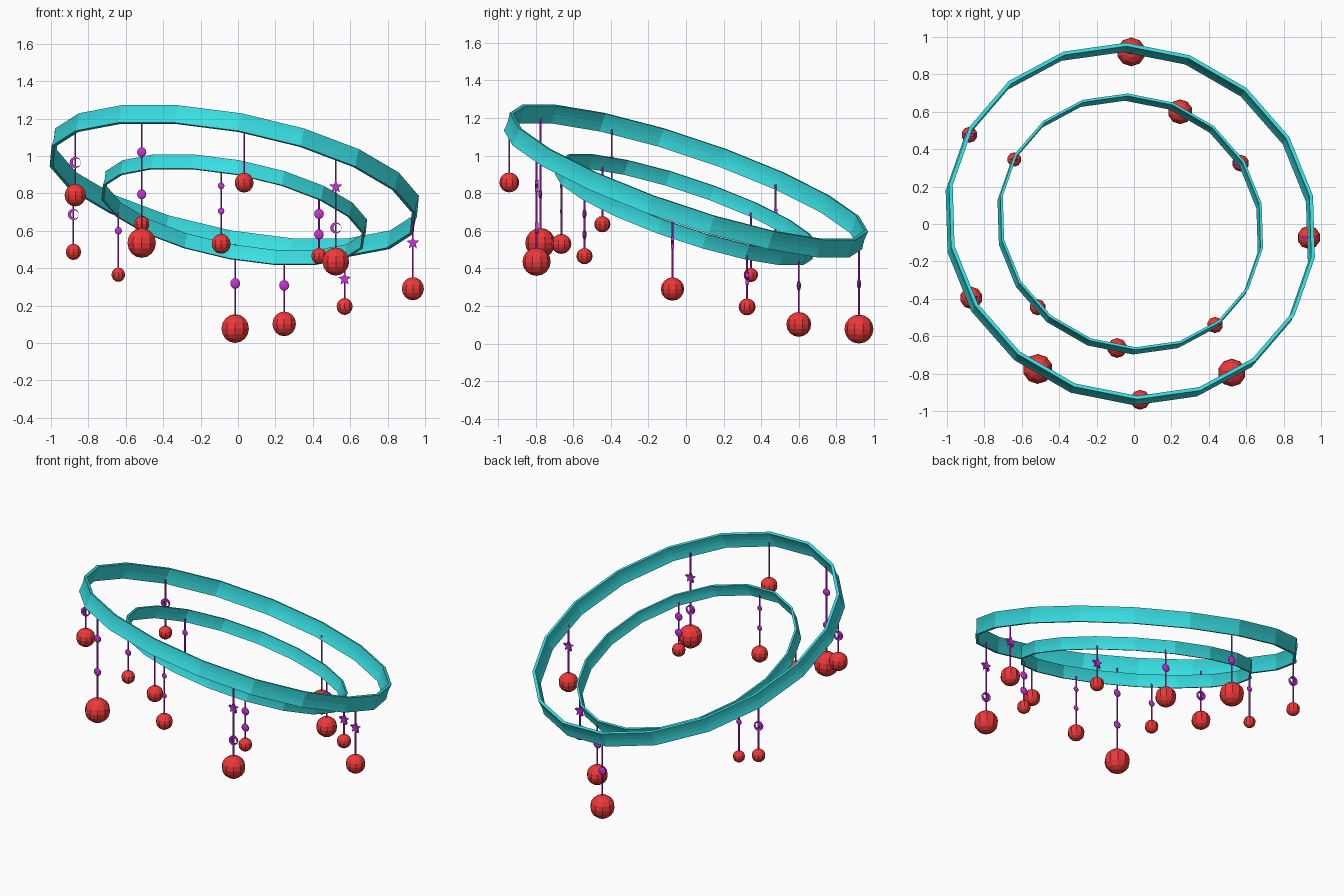
import bpy, bmesh
from math import sin, cos, pi, radians, tan
from mathutils import Matrix, Vector

if "Cube" in bpy.data.objects:
    bpy.data.objects.remove(bpy.data.objects["Cube"])

def mat(name, c):
    m = bpy.data.materials.new(name)
    m.diffuse_color = (*c, 1)
    m.use_nodes = True
    m.node_tree.nodes["Principled BSDF"].inputs["Base Color"].default_value = m.diffuse_color
    return m

TEAL = mat("teal", (0.04, 0.74, 0.77))
RED = mat("red", (0.85, 0.04, 0.04))
PURPLE = mat("purple", (0.58, 0.03, 0.70))
TILT, CX = radians(21.3), -0.02

def finish(bm, name, m):
    bmesh.ops.recalc_face_normals(bm, faces=bm.faces)
    me = bpy.data.meshes.new(name)
    bm.to_mesh(me)
    bm.free()
    me.materials.append(m)
    ob = bpy.data.objects.new(name, me)
    bpy.context.collection.objects.link(ob)
    return ob

# tilted 18-sided hoop with slightly hollowed band faces
def hoop(name, R, h, t, z):
    prof = [(t, -h), (t * .65, -h * .5), (t * .5, 0), (t * .65, h * .5), (t, h),
            (-t, h), (-t * .65, h * .5), (-t * .5, 0), (-t * .65, -h * .5), (-t, -h)]
    bm = bmesh.new()
    rings = []
    for k in range(18):
        a = radians(10 + 20 * k)
        rings.append([bm.verts.new(((R + r) * cos(a), (R + r) * sin(a), q)) for r, q in prof])
    n = len(prof)
    for k in range(18):
        p, q = rings[k], rings[(k + 1) % 18]
        for i in range(n):
            bm.faces.new((p[i], p[(i + 1) % n], q[(i + 1) % n], q[i]))
    axis = Vector((-sin(pi / 3), cos(pi / 3), 0))
    bm.transform(Matrix.Translation((CX, 0, z)) @ Matrix.Rotation(TILT, 4, axis))
    finish(bm, name, TEAL)

def plane_z(x, y, zc):
    return zc - tan(TILT) * ((x - CX) * .5 + y * .866)

# low-poly ball, optionally flattened front to back
def ball(name, loc, r, m, flat=1.0):
    bm = bmesh.new()
    bmesh.ops.create_uvsphere(bm, u_segments=10, v_segments=8, radius=r)
    bm.transform(Matrix.Translation(loc) @ Matrix.Diagonal((1, flat, 1, 1)))
    finish(bm, name, m)

# flat charm: outline in xz given a thickness, with an optional hole outline
def charm(name, loc, outer, inner=None, d=.009):
    bm = bmesh.new()
    n = len(outer)
    x, y, z = loc
    def loop(pts, s):
        return [bm.verts.new((x + a, y + s * d, z + b)) for a, b in pts]
    of, ob = loop(outer, -1), loop(outer, 1)
    if inner:
        nf, nb = loop(inner, -1), loop(inner, 1)
    else:
        bm.faces.new(of)
        bm.faces.new(ob[::-1])
    for i in range(n):
        j = (i + 1) % n
        bm.faces.new((of[i], of[j], ob[j], ob[i]))
        if inner:
            bm.faces.new((nf[i], nf[j], nb[j], nb[i]))
            bm.faces.new((of[i], of[j], nf[j], nf[i]))
            bm.faces.new((ob[i], ob[j], nb[j], nb[i]))
    finish(bm, name, PURPLE)

def circle(r, ox=0, n=14):
    return [(ox + r * cos(2 * pi * i / n), r * sin(2 * pi * i / n)) for i in range(n)]

STAR = [((.036 if i % 2 == 0 else .016) * cos(pi / 2 + i * pi / 5),
         (.036 if i % 2 == 0 else .016) * sin(pi / 2 + i * pi / 5)) for i in range(10)]

def string(name, x, y, z0, z1):
    bm = bmesh.new()
    bmesh.ops.create_cone(bm, cap_ends=True, segments=6, radius1=.005, radius2=.005, depth=z1 - z0)
    bm.transform(Matrix.Translation((x, y, (z0 + z1) / 2)))
    finish(bm, name, PURPLE)

# pendants: x, y, ball z, ball radius, charms (kind, z, size)
OUTER = [
    (.033, -.94, .857, .053, []),
    (.523, -.795, .435, .075, [("star", .835, 0), ("moon", .615, 0)]),
    (-.515, -.775, .535, .08, [("bead", 1.02, .026), ("bead", .795, .026)]),
    (-.87, -.395, .79, .06, [("moon", .965, 0)]),
    (-.88, .477, .487, .043, [("moon", .687, 0)]),
    (-.015, .92, .077, .077, [("bead", .318, .028)]),
    (.935, -.072, .29, .062, [("star", .535, 0)]),
]
INNER = [
    (-.515, -.445, .635, .043, [("bead", .80, .022)]),
    (-.09, -.663, .53, .053, [("bead", .84, .018), ("bead", .705, .018)]),
    (.433, -.54, .465, .043, [("bead", .69, .027), ("bead", .58, .027)]),
    (.57, .325, .195, .045, [("star", .342, 0)]),
    (.247, .60, .102, .066, [("bead", .308, .028)]),
    (-.64, .345, .365, .038, [("bead", .60, .02)]),
]

for label, R, h, t, zc, items in (("outer", .995, .05, .01, .865, OUTER),
                                  ("inner", .715, .04, .007, .7125, INNER)):
    hoop(label + "_hoop", R, h, t, zc)
    for x, y, z, r, charms in items:
        string(label + "_string", x, y, z, plane_z(x, y, zc) - h * .5)
        ball(label + "_ball", (x, y, z), r, RED)
        for kind, cz, s in charms:
            if kind == "bead":
                ball("bead", (x, y, cz), s, PURPLE, .4)
            elif kind == "star":
                charm("star_charm", (x, y, cz), STAR)
            else:
                charm("moon_charm", (x, y, cz), circle(.03), circle(.021, .008))
